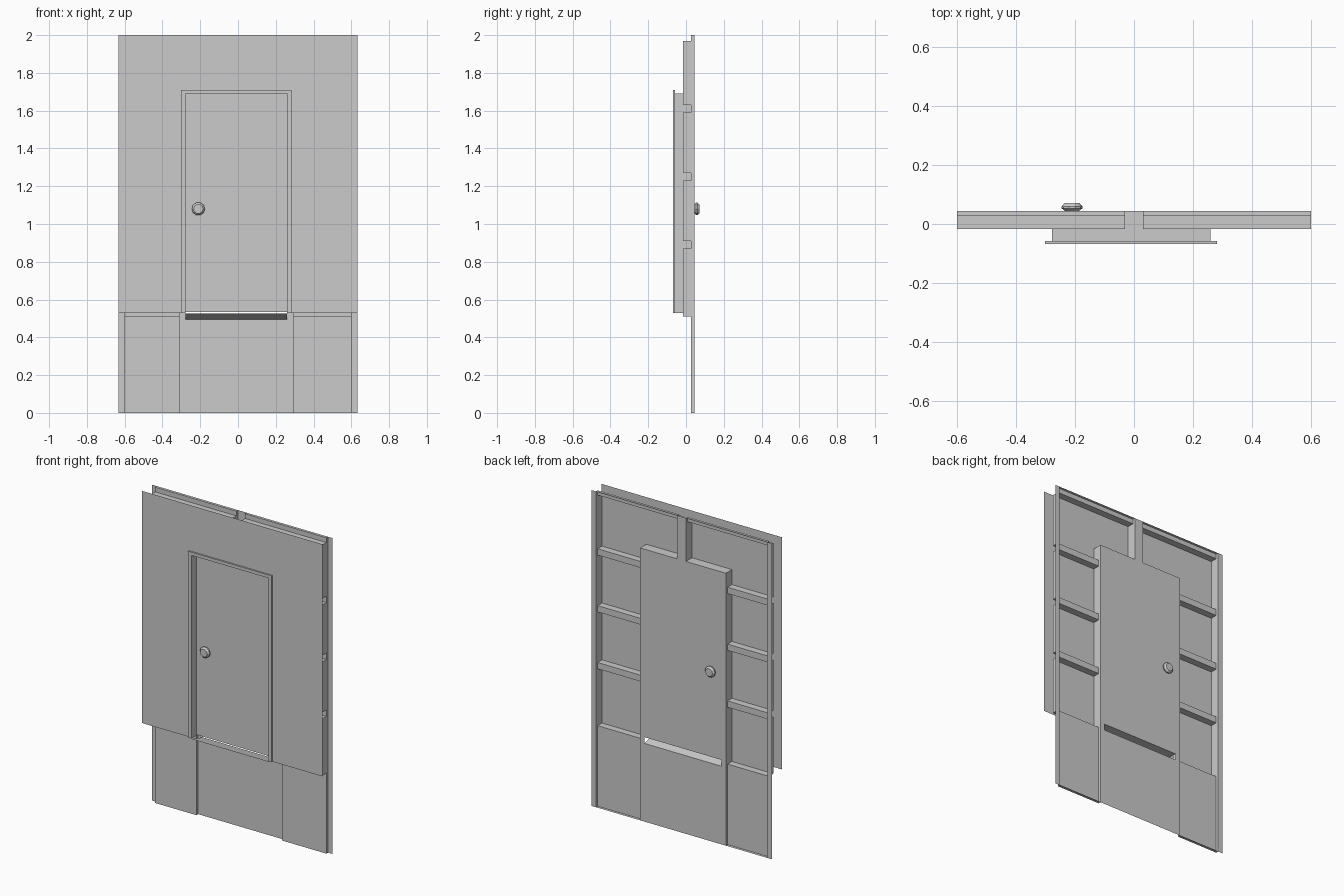
import bpy, bmesh, math

if "Cube" in bpy.data.objects:
    bpy.data.objects.remove(bpy.data.objects["Cube"])

BACK, MID, FLOOR = 0.044, 0.027, -0.017      # depth levels of the framed back
SHEET, TRIM = -0.058, -0.068                 # depth levels of the front skin
HW = 0.632


def finish(bm, name):
    bmesh.ops.remove_doubles(bm, verts=bm.verts, dist=1e-5)
    me = bpy.data.meshes.new(name)
    bm.to_mesh(me)
    bm.free()
    ob = bpy.data.objects.new(name, me)
    bpy.context.collection.objects.link(ob)
    return ob


def face(bm, pts):
    return bm.faces.new([bm.verts.new(p) for p in pts])


def stepped_sheet(name, xs, zs, depth, end_level=None, facing=1):
    """Thin stepped sheet: depth(x, z) gives (y, solid) for each grid cell."""
    bm = bmesh.new()
    mids = lambda v: [(a + b) / 2 for a, b in zip(v, v[1:])]
    d = [[depth(x, z) for z in mids(zs)] for x in mids(xs)]
    nx, nz = len(xs) - 1, len(zs) - 1
    for i in range(nx):
        x0, x1 = xs[i], xs[i + 1]
        for j in range(nz):
            z0, z1 = zs[j], zs[j + 1]
            y, solid = d[i][j]
            if solid:
                p = [(x0, y, z0), (x0, y, z1), (x1, y, z1), (x1, y, z0)]
                face(bm, p[::facing])
            if i + 1 < nx and d[i + 1][j][0] != y:
                y2 = d[i + 1][j][0]
                face(bm, [(x1, y, z0), (x1, y2, z0), (x1, y2, z1), (x1, y, z1)])
            # steps up the sheet, plus closing ledges at both ends
            edges = [(z1, d[i][j + 1][0] if j + 1 < nz else end_level)]
            if j == 0:
                edges.append((z0, end_level))
            for z, y2 in edges:
                if y2 is not None and y2 != y:
                    face(bm, [(x0, y, z), (x1, y, z), (x1, y2, z), (x0, y2, z)])
    ob = finish(bm, name)
    # merge coplanar cells
    bm = bmesh.new()
    bm.from_mesh(ob.data)
    bmesh.ops.dissolve_limit(bm, angle_limit=0.01, verts=bm.verts, edges=bm.edges)
    bm.to_mesh(ob.data)
    bm.free()
    return ob


# framed back: posts, rails, door frame and kick panels
rails = [(0.87, 0.91), (1.23, 1.27), (1.59, 1.63)]


def back_depth(x, z):
    if abs(x) > 0.6 or abs(x) < 0.031 and z > 1.725:
        return BACK, True
    if -0.31 < x < 0.29 and z < 1.725:
        return BACK, not (-0.278 < x < 0.26 and 0.495 < z < 1.69)
    on_rail = any(a < z < b for a, b in rails) and not -0.31 < x < 0.29
    return (MID if z > 1.97 or z < 0.51 or on_rail else FLOOR), True


stepped_sheet("wall_frame",
              [-HW, -0.6, -0.31, -0.278, -0.031, 0.031, 0.26, 0.29, 0.6, HW],
              [0, 0.495, 0.51] + [z for r in rails for z in r] + [1.69, 1.725, 1.97, 2],
              back_depth, end_level=BACK)


# front skin with raised door trim and deep reveal
def front_depth(x, z):
    if -0.278 < x < 0.26 and z < 1.69:
        return FLOOR, False
    return (TRIM if -0.302 < x < 0.282 and z < 1.71 else SHEET), True


stepped_sheet("front_skin", [-HW, -0.302, -0.278, 0.26, 0.282, HW],
              [0.53, 1.69, 1.71, 2], front_depth, facing=-1)

# sloping sill
bm = bmesh.new()
face(bm, [(-0.278, TRIM, 0.527), (0.26, TRIM, 0.527),
          (0.26, BACK, 0.495), (-0.278, BACK, 0.495)])
finish(bm, "door_sill")

# door slab
bm = bmesh.new()
bmesh.ops.create_cube(bm, size=1)
for v in bm.verts:
    v.co = (-0.009 + v.co.x * 0.538, (BACK + FLOOR) / 2 + v.co.y * (BACK - FLOOR),
            1.1125 + v.co.z * 1.155)
finish(bm, "door")


# faceted knobs on both sides
def knob(name, y0, sign, n=10):
    bm = bmesh.new()
    rings = []
    for r, h in [(0.023, 0), (0.035, 0.009), (0.035, 0.016), (0.025, 0.027)]:
        rings.append([bm.verts.new((-0.21 + r * math.cos(2 * math.pi * k / n), y0 + sign * h,
                                    1.08 + r * math.sin(2 * math.pi * k / n))) for k in range(n)])
    for a, b in zip(rings, rings[1:]):
        for k in range(n):
            m = (k + 1) % n
            bm.faces.new([a[k], a[m], b[m], b[k]])
    bm.faces.new(rings[-1])
    bm.faces.new(rings[0])
    bmesh.ops.recalc_face_normals(bm, faces=bm.faces)
    finish(bm, name)


knob("knob_back", BACK, 1)
knob("knob_front", FLOOR, -1)
